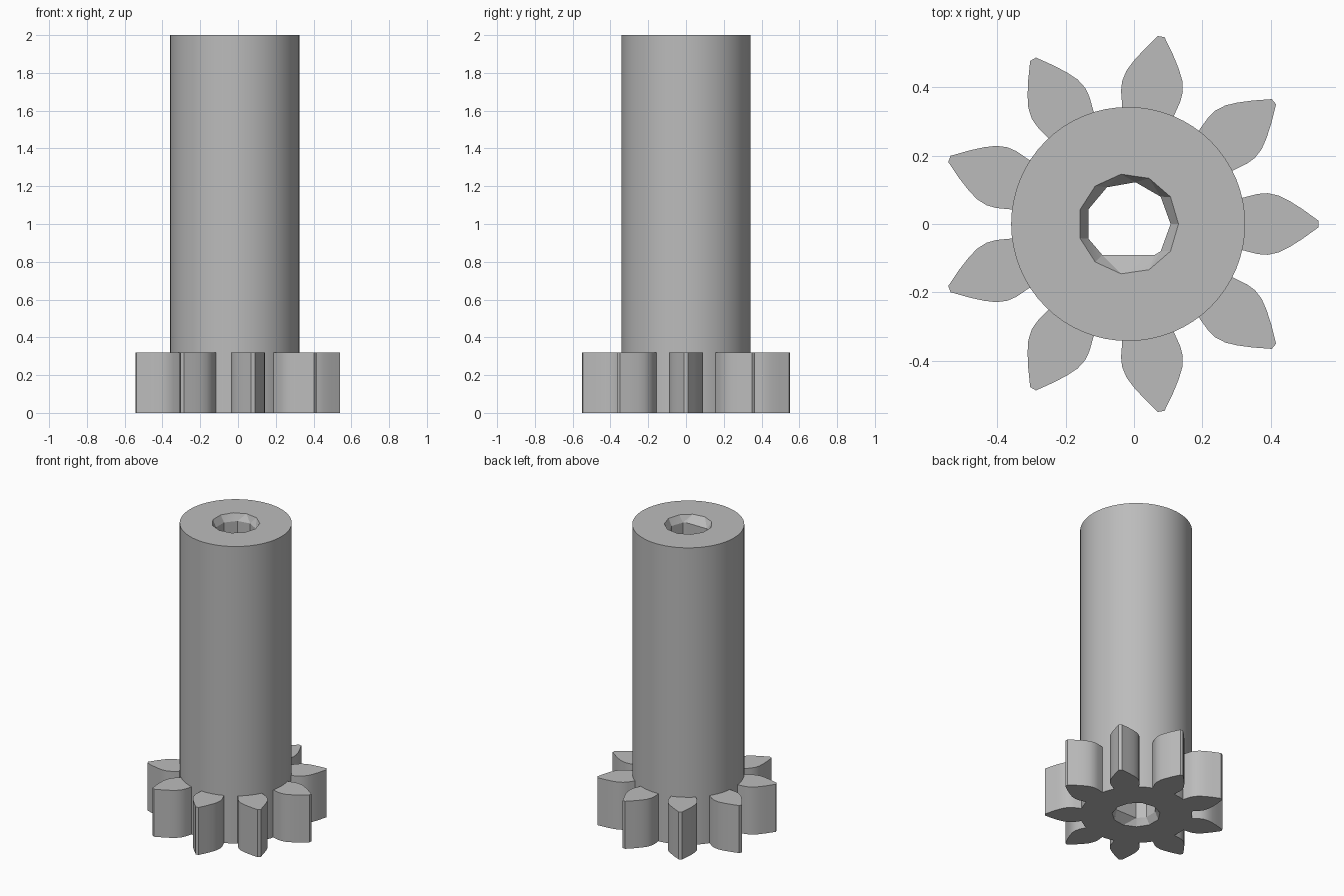
import bpy, bmesh
from math import sin, cos, pi, radians
from mathutils import Matrix

if "Cube" in bpy.data.objects:
    bpy.data.objects.remove(bpy.data.objects["Cube"])

AXIS = -0.017      # x of the shaft axis
HEIGHT = 2.0
GEAR_TOP = 0.32

grey = bpy.data.materials.new("plain grey")
grey.use_nodes = True
grey.diffuse_color = (0.5, 0.5, 0.5, 1)
grey.node_tree.nodes["Principled BSDF"].inputs["Base Color"].default_value = (0.5, 0.5, 0.5, 1)


def ring(n, r):
    return [(r * cos(2 * pi * i / n), r * sin(2 * pi * i / n)) for i in range(n)]


def make(name, bm):
    bmesh.ops.recalc_face_normals(bm, faces=bm.faces)
    mesh = bpy.data.meshes.new(name)
    bm.to_mesh(mesh)
    bm.free()
    mesh.materials.append(grey)
    ob = bpy.data.objects.new(name, mesh)
    ob.location.x = AXIS
    bpy.context.collection.objects.link(ob)
    return ob


def prism(bm, outline, z0, z1, turn=0):
    """Extrude a flat outline upwards, turned about the axis."""
    face = bm.faces.new([bm.verts.new((x, y, z0)) for x, y in outline])
    ext = bmesh.ops.extrude_face_region(bm, geom=[face], use_keep_orig=True)["geom"]
    top = [g for g in ext if isinstance(g, bmesh.types.BMVert)]
    bmesh.ops.translate(bm, verts=top, vec=(0, 0, z1 - z0))
    bmesh.ops.rotate(bm, verts=list(face.verts) + top, matrix=Matrix.Rotation(turn, 3, "Z"))


def hull(name, layers):
    """Convex solid around outlines at given heights."""
    bm = bmesh.new()
    for outline, z in layers:
        for x, y in outline:
            bm.verts.new((x, y, z))
    bmesh.ops.convex_hull(bm, input=bm.verts)
    return make(name, bm)


# Shaft
bm = bmesh.new()
prism(bm, ring(64, 0.342), 0, HEIGHT)
shaft = make("shaft", bm)

# Bore: nine-sided with one flat, flared to eleven sides at both ends
nine = ring(9, 0.124)
d_hole = nine[:6] + [(-0.076, -0.09), (0.0775, -0.09)] + nine[8:]
mouth = ring(11, 0.147)
FLARE = 0.045
cutters = [
    hull("bore_cutter", [(d_hole, -0.1), (d_hole, HEIGHT + 0.1)]),
    hull("top_flare_cutter", [(d_hole, HEIGHT - FLARE), (mouth, HEIGHT), (mouth, HEIGHT + 0.1)]),
    hull("bottom_flare_cutter", [(d_hole, FLARE), (mouth, 0), (mouth, -0.1)]),
]
for cutter in cutters:
    cutter.hide_render = True
    mod = shaft.modifiers.new("cut", "BOOLEAN")
    mod.operation = "DIFFERENCE"
    mod.solver = "EXACT"
    mod.object = cutter
bpy.context.view_layer.objects.active = shaft
for mod in list(shaft.modifiers):
    bpy.ops.object.modifier_apply(modifier=mod.name)
for cutter in cutters:
    bpy.data.objects.remove(cutter)

# Nine leaf-shaped gear teeth
side = [(0.325, 0.075), (0.34, 0.078), (0.379, 0.088), (0.408, 0.09), (0.44, 0.083),
        (0.472, 0.067), (0.51, 0.043), (0.55, 0.014), (0.556, 0.01)]
tooth = [(x, -y) for x, y in side] + side[::-1]
bm = bmesh.new()
for i in range(9):
    prism(bm, tooth, 0, GEAR_TOP, radians(40 * i))
teeth = make("gear_teeth", bm)

# Smooth round walls, crisp edges
for ob, angle in ((shaft, 12), (teeth, 25)):
    bpy.ops.object.select_all(action="DESELECT")
    ob.select_set(True)
    bpy.context.view_layer.objects.active = ob
    bpy.ops.object.shade_smooth_by_angle(angle=radians(angle))
